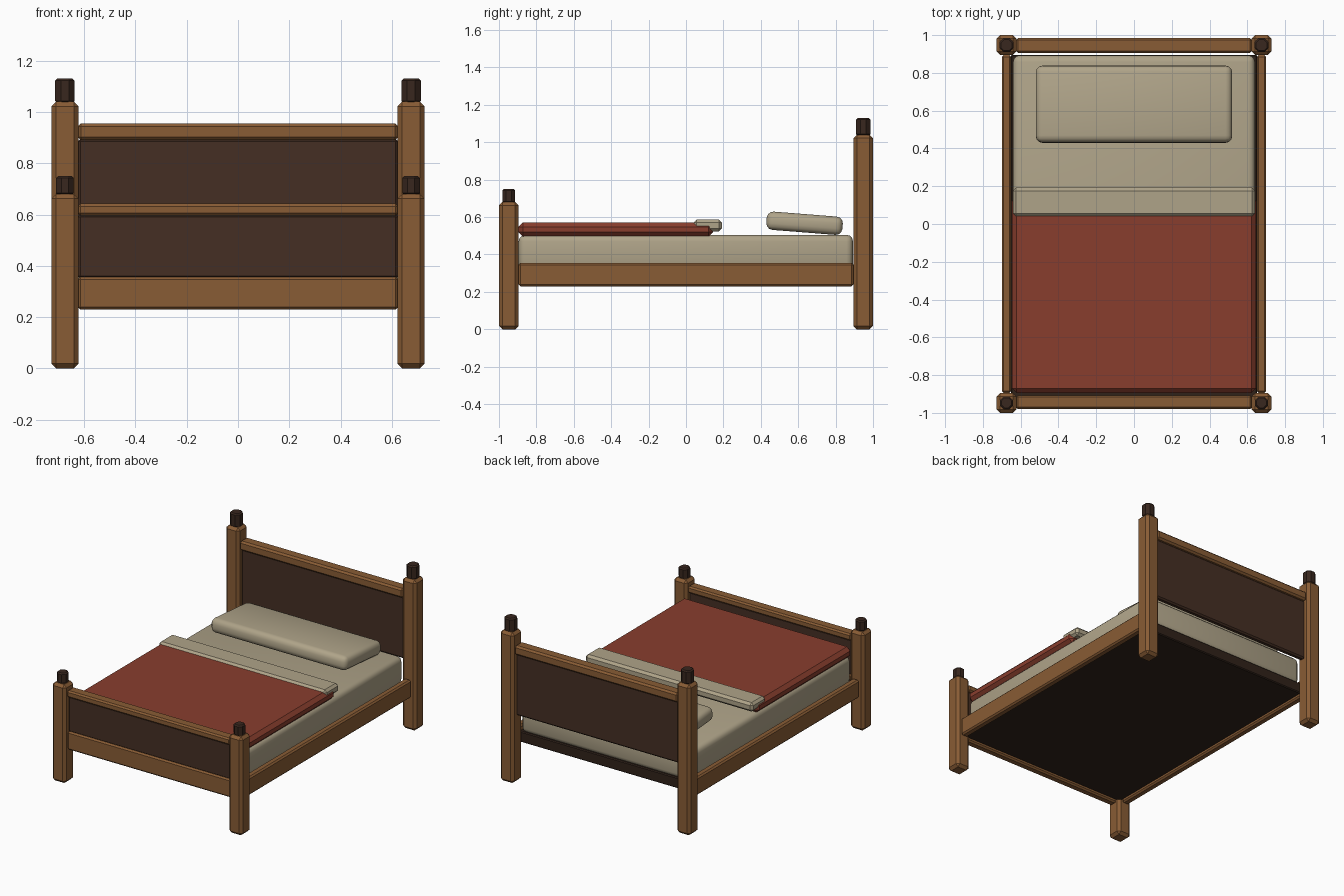
import bpy, bmesh
from math import radians
from mathutils import Matrix

if "Cube" in bpy.data.objects:
    bpy.data.objects.remove(bpy.data.objects["Cube"])


def material(name, r, g, b):
    m = bpy.data.materials.new(name)
    m.diffuse_color = (r, g, b, 1)
    m.use_nodes = True
    m.node_tree.nodes["Principled BSDF"].inputs["Base Color"].default_value = m.diffuse_color
    return m


WOOD = material("wood", 0.25, 0.107, 0.035)
PANEL = material("dark_wood", 0.06, 0.028, 0.017)
FINIAL = material("finial_wood", 0.04, 0.02, 0.013)
BASE = material("base_wood", 0.03, 0.016, 0.01)
LINEN = material("linen", 0.43, 0.37, 0.25)
RED = material("red_cloth", 0.25, 0.048, 0.027)


def finish(bm, name, mat, bevel, segments=1, smooth=False):
    edges = [e for e in bm.edges if e.calc_face_angle(0) > radians(50)]
    bmesh.ops.bevel(bm, geom=edges, offset=bevel, segments=segments,
                    profile=0.5, affect='EDGES', clamp_overlap=True)
    for f in bm.faces:
        f.smooth = smooth
    me = bpy.data.meshes.new(name)
    bm.to_mesh(me)
    bm.free()
    me.materials.append(mat)
    ob = bpy.data.objects.new(name, me)
    bpy.context.collection.objects.link(ob)
    return ob


def box(name, x, y, z, mat, bevel=0.01, segments=1, smooth=False):
    """Bevelled box from (min, max) ranges, with its origin at its centre."""
    size = [b - a for a, b in (x, y, z)]
    bm = bmesh.new()
    bmesh.ops.create_cube(bm, size=1)
    bmesh.ops.scale(bm, vec=size, verts=bm.verts)
    ob = finish(bm, name, mat, bevel, segments, smooth)
    ob.location = [(a + b) / 2 for a, b in (x, y, z)]
    return ob


def finial(name, x, y, z0, z1, r):
    bm = bmesh.new()
    bmesh.ops.create_cone(bm, cap_ends=True, segments=8, radius1=r, radius2=r,
                          depth=z1 - z0, matrix=Matrix.Rotation(radians(22.5), 4, 'Z'))
    ob = finish(bm, name, FINIAL, 0.008)
    ob.location = (x, y, (z0 + z1) / 2)


# Posts, finials and side rails, mirrored left and right
for side, s in (("left", -1), ("right", 1)):
    cx = 0.675 * s
    for end, y, top, tip, r in (("head", 0.9475, 1.04, 1.13, 0.041),
                                ("foot", -0.9475, 0.68, 0.75, 0.037)):
        box(f"{end}_post_{side}", (cx - 0.0525, cx + 0.0525),
            (y - 0.0525, y + 0.0525), (0, top), WOOD, 0.018)
        finial(f"{end}_finial_{side}", cx, y, top - 0.005, tip, r)
    box(f"side_rail_{side}", (cx - 0.025, cx + 0.025), (-0.895, 0.895),
        (0.23, 0.355), WOOD, 0.01)

# Headboard
W = (-0.625, 0.625)
box("headboard_top_rail", W, (0.905, 0.985), (0.89, 0.955), WOOD, 0.012)
box("headboard_panel", W, (0.925, 0.965), (0.465, 0.895), PANEL, 0.01)

# Footboard
box("footboard_top_rail", W, (-0.98, -0.907), (0.595, 0.642), WOOD, 0.01)
box("footboard_panel", W, (-0.963, -0.923), (0.35, 0.6), PANEL, 0.01)
box("footboard_lower_rail", W, (-0.972, -0.918), (0.23, 0.357), WOOD, 0.01)

# Base and bedding
box("bed_base", (-0.652, 0.652), (-0.92, 0.895), (0.25, 0.325), BASE, 0.006)
box("mattress", (-0.64, 0.64), (-0.895, 0.893), (0.315, 0.505), LINEN, 0.035, 3, True)
box("blanket", (-0.645, 0.645), (-0.895, 0.145), (0.495, 0.572), RED, 0.024)
box("blanket_fold", (-0.64, 0.64), (0.04, 0.192), (0.524, 0.586), LINEN, 0.016)
pillow = box("pillow", (-0.52, 0.52), (0.43, 0.838), (0.518, 0.616), LINEN, 0.035, 3, True)
pillow.rotation_euler.x = radians(-4.5)

# Soft parts keep a smooth rounded look
bpy.ops.object.select_all(action='DESELECT')
for name in ("mattress", "pillow"):
    ob = bpy.data.objects[name]
    ob.select_set(True)
    bpy.context.view_layer.objects.active = ob
bpy.ops.object.shade_smooth_by_angle(angle=radians(40))
